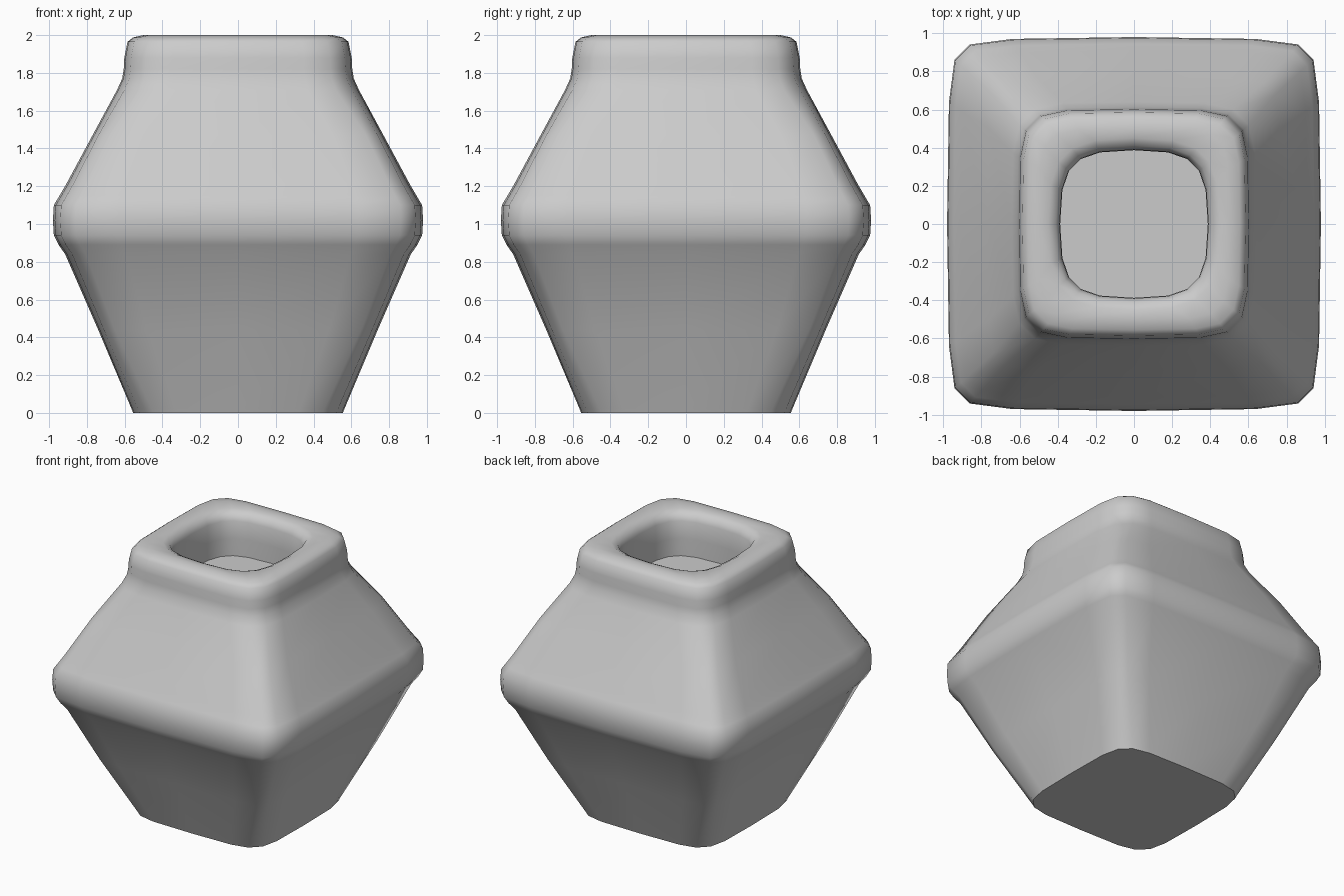
import bpy, bmesh, math

cube = bpy.data.objects.get("Cube")
if cube:
    bpy.data.objects.remove(cube)

stone = bpy.data.materials.new("plain grey")
stone.use_nodes = True
grey = (0.6, 0.6, 0.6, 1)
stone.diffuse_color = grey
stone.node_tree.nodes["Principled BSDF"].inputs["Base Color"].default_value = grey

# Rounded-square outlines as fractions of the half width: (along, out) per side
BODY = [(-0.88, 0.96), (-0.65, 0.99), (0, 1), (0.65, 0.99), (0.88, 0.96)]
NECK = [(-0.81, 0.94), (-0.58, 0.99), (0, 1), (0.58, 0.99), (0.81, 0.94)]
HOLE = [(-0.72, 0.88), (-0.46, 0.97), (0, 1), (0.46, 0.97), (0.72, 0.88)]

# Profile from the base, over the lip, down to the inner floor
LEVELS = [
    (0.555, 0, NECK), (0.563, 0.02, NECK), (0.74, 0.44, BODY),
    (0.915, 0.84, BODY), (0.95, 0.89, BODY), (0.975, 0.94, BODY),
    (0.98, 1.02, BODY), (0.975, 1.10, BODY), (0.945, 1.15, BODY),
    (0.91, 1.21, BODY), (0.77, 1.47, BODY), (0.64, 1.71, NECK),
    (0.613, 1.77, NECK), (0.605, 1.82, NECK), (0.602, 1.88, NECK),
    (0.585, 1.965, NECK), (0.555, 1.988, NECK), (0.50, 2.0, NECK),
    (0.45, 1.995, HOLE), (0.41, 1.975, HOLE), (0.39, 1.93, HOLE),
    (0.387, 1.80, HOLE), (0.387, 1.67, HOLE),
]


def ring(bm, half, z, outline):
    verts = []
    for side in range(4):
        c, s = round(math.cos(side * math.pi / 2)), round(math.sin(side * math.pi / 2))
        for along, out in outline:
            x, y = out * half, along * half
            verts.append(bm.verts.new((c * x - s * y, s * x + c * y, z)))
    return verts


# Vase body: bridged outlines with a closed base and a closed inner floor
bm = bmesh.new()
rings = [ring(bm, *level) for level in LEVELS]
for low, high in zip(rings, rings[1:]):
    for i in range(len(low)):
        j = (i + 1) % len(low)
        bm.faces.new((low[i], low[j], high[j], high[i]))
bm.faces.new(list(reversed(rings[0])))
bm.faces.new(rings[-1])
bmesh.ops.recalc_face_normals(bm, faces=bm.faces)

mesh = bpy.data.meshes.new("vase")
bm.to_mesh(mesh)
bm.free()
mesh.materials.append(stone)
vase = bpy.data.objects.new("vase", mesh)
bpy.context.collection.objects.link(vase)

# Smooth sides, crisp base and floor edges
bpy.ops.object.select_all(action="DESELECT")
vase.select_set(True)
bpy.context.view_layer.objects.active = vase
bpy.ops.object.shade_smooth_by_angle(angle=math.radians(55))
